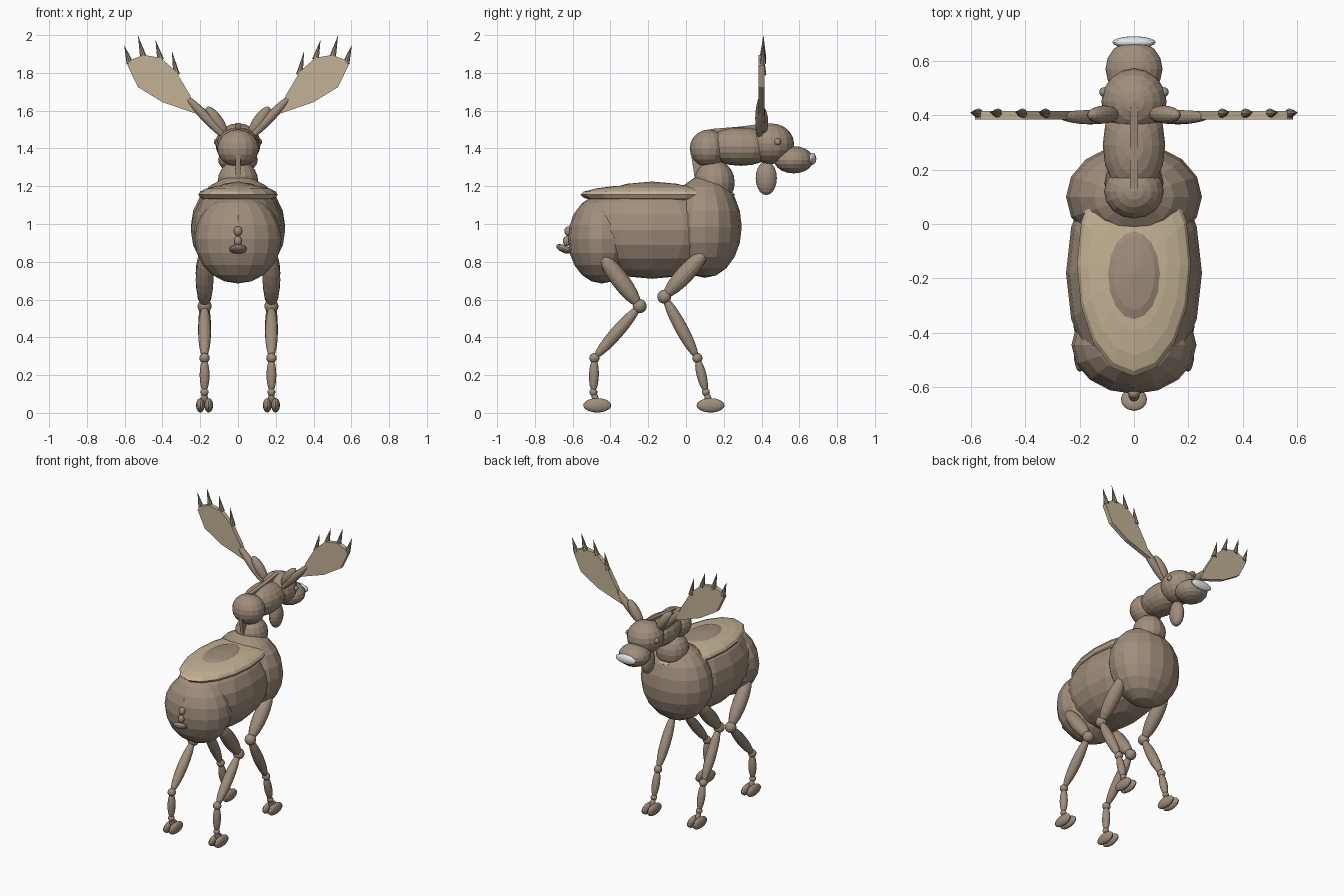
import bpy, bmesh
from mathutils import Vector, Matrix

if "Cube" in bpy.data.objects:
    bpy.data.objects.remove(bpy.data.objects["Cube"])


def material(name, rgb):
    m = bpy.data.materials.new(name)
    m.diffuse_color = (*rgb, 1.0)
    m.use_nodes = True
    m.node_tree.nodes["Principled BSDF"].inputs["Base Color"].default_value = m.diffuse_color
    return m


BROWN = material("brown_fur", (0.35, 0.27, 0.20))
CREAM = material("cream", (0.55, 0.45, 0.30))
WHITE = material("white_nose", (0.82, 0.84, 0.86))


def finish(name, bm, mat):
    bmesh.ops.recalc_face_normals(bm, faces=bm.faces)
    mesh = bpy.data.meshes.new(name)
    bm.to_mesh(mesh)
    bm.free()
    mesh.materials.append(mat)
    ob = bpy.data.objects.new(name, mesh)
    bpy.context.collection.objects.link(ob)
    return ob


def ellipsoid(name, center, radii, mat=BROWN, rot=None, seg=16, rings=10):
    bm = bmesh.new()
    bmesh.ops.create_uvsphere(bm, u_segments=seg, v_segments=rings, radius=1)
    m = Matrix.Diagonal((*radii, 1))
    if rot:
        m = rot @ m
    bmesh.ops.transform(bm, matrix=Matrix.Translation(center) @ m, verts=bm.verts)
    return finish(name, bm, mat)


def aim(a, b):
    return (Vector(b) - Vector(a)).to_track_quat('Z', 'Y').to_matrix().to_4x4()


def spindle(name, a, b, r, mat=BROWN):
    """Long ellipsoid whose poles are a and b."""
    a, b = Vector(a), Vector(b)
    return ellipsoid(name, (a + b) / 2, (r, r, (b - a).length / 2), mat, aim(a, b))


def spike(name, a, b, r):
    a, b = Vector(a), Vector(b)
    bm = bmesh.new()
    bmesh.ops.create_cone(bm, cap_ends=True, segments=8, radius1=r, radius2=0,
                          depth=(b - a).length)
    bmesh.ops.transform(bm, matrix=Matrix.Translation((a + b) / 2) @ aim(a, b), verts=bm.verts)
    return finish(name, bm, BROWN)


def plate(name, outline, thickness, to_world, mat):
    """Extruded flat outline, to_world maps (u, v, depth) to a point."""
    bm = bmesh.new()
    h = thickness / 2
    lo = [bm.verts.new(to_world(u, v, -h)) for u, v in outline]
    hi = [bm.verts.new(to_world(u, v, h)) for u, v in outline]
    bm.faces.new(lo)
    bm.faces.new(hi[::-1])
    n = len(lo)
    for i in range(n):
        j = (i + 1) % n
        bm.faces.new((lo[i], hi[i], hi[j], lo[j]))
    return finish(name, bm, mat)


# Body
ellipsoid("chest", (0, 0.10, 0.985), (0.25, 0.195, 0.27))
ellipsoid("barrel", (0, -0.18, 0.9675), (0.25, 0.44, 0.2575))
ellipsoid("rump", (0, -0.445, 0.92), (0.23, 0.18, 0.235))
ellipsoid("back_patch", (0, -0.15, 1.155), (0.21, 0.41, 0.055), CREAM)

# Neck and head
ellipsoid("neck_base", (0, 0.15, 1.22), (0.108, 0.108, 0.12))
ellipsoid("neck_ball", (0, 0.12, 1.40), (0.11, 0.10, 0.10))
ellipsoid("neck", (0, 0.29, 1.41), (0.115, 0.19, 0.102))
ellipsoid("head", (0, 0.45, 1.425), (0.12, 0.122, 0.108))
ellipsoid("muzzle", (0, 0.57, 1.34), (0.105, 0.105, 0.072))
ellipsoid("nose", (0, 0.668, 1.345), (0.08, 0.022, 0.032), WHITE)
ellipsoid("dewlap", (0, 0.425, 1.243), (0.042, 0.056, 0.09))

# Thin mane ridge along the nape
plate("mane_top", [(0.13, 1.44), (0.43, 1.44), (0.43, 1.535), (0.29, 1.516), (0.13, 1.503)],
      0.028, lambda u, v, d: (d, u, v), BROWN)
plate("mane_back", [(0.025, 1.38), (0.045, 1.25), (0.12, 1.25), (0.12, 1.38)],
      0.024, lambda u, v, d: (d, u, v), BROWN)

# Tail
ellipsoid("tail_root", (0, -0.622, 0.962), (0.022, 0.022, 0.026))
ellipsoid("tail_middle", (0, -0.632, 0.91), (0.02, 0.02, 0.026))
ellipsoid("tail_tip", (0, -0.645, 0.868), (0.048, 0.045, 0.02), rot=Matrix.Rotation(-0.4, 4, 'X'))

PALM = [(0.21, 1.58), (0.40, 1.645), (0.53, 1.725), (0.585, 1.84), (0.565, 1.87),
        (0.50, 1.895), (0.41, 1.88), (0.33, 1.81), (0.255, 1.685)]
TINES = [((0.572, 1.85), (0.603, 1.95)), ((0.50, 1.88), (0.53, 2.0)),
         ((0.41, 1.87), (0.437, 1.975)), ((0.325, 1.79), (0.35, 1.915))]
# Leg joints as (y, z): hip, knee, hock, ankle, foot
LEGS = {"front": [(0.115, 0.865), (-0.115, 0.615), (0.06, 0.29), (0.105, 0.11), (0.13, 0.04)],
        "rear": [(-0.455, 0.845), (-0.245, 0.565), (-0.485, 0.29), (-0.49, 0.11), (-0.47, 0.04)]}

for side, s in (("left", -1), ("right", 1)):
    # Eyes, ears and antlers
    ellipsoid(f"eye_{side}", (s * 0.11, 0.485, 1.435), (0.018, 0.018, 0.018))
    spindle(f"ear_{side}", (s * 0.06, 0.405, 1.47), (s * 0.165, 0.40, 1.62), 0.033)
    spindle(f"antler_beam_{side}", (s * 0.06, 0.39, 1.45), (s * 0.275, 0.395, 1.675), 0.026)
    plate(f"antler_palm_{side}", PALM, 0.03, lambda u, v, d: (s * u, 0.40 + d, v), CREAM)
    for i, (a, b) in enumerate(TINES):
        spike(f"antler_tine_{side}_{i}", (s * a[0], 0.407, a[1]), (s * b[0], 0.41, b[1]), 0.018)

    # Legs with jointed segments and split hooves
    for end, path in LEGS.items():
        x = s * 0.177
        hip, knee, hock, ankle, foot = [Vector((x, y, z)) for y, z in path]
        spindle(f"{end}_thigh_{side}", hip, knee, 0.047)
        spindle(f"{end}_shin_{side}", knee, hock, 0.034)
        spindle(f"{end}_pastern_{side}", hock, ankle, 0.026)
        ellipsoid(f"{end}_knee_{side}", knee, (0.037, 0.037, 0.037))
        ellipsoid(f"{end}_hock_{side}", hock, (0.027, 0.027, 0.027))
        ellipsoid(f"{end}_ankle_{side}", ankle, (0.021, 0.021, 0.021))
        spindle(f"{end}_heel_{side}", ankle, foot, 0.018)
        for toe, dx in (("inner", -0.022), ("outer", 0.022)):
            ellipsoid(f"{end}_hoof_{toe}_{side}", foot + Vector((s * dx, 0, 0)),
                      (0.023, 0.074, 0.038))
